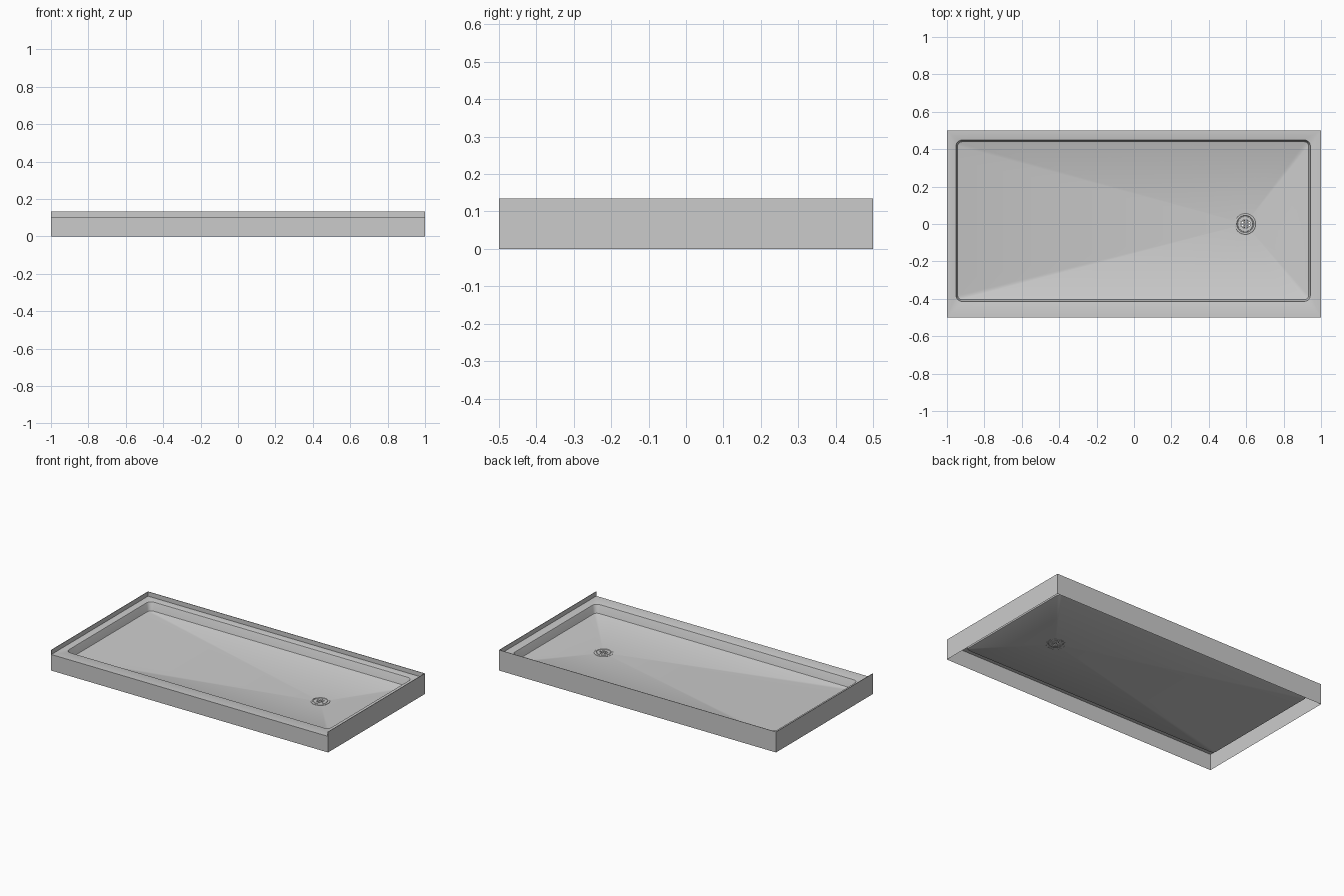
import bpy, bmesh, math

if "Cube" in bpy.data.objects:
    bpy.data.objects.remove(bpy.data.objects["Cube"])

DRAIN = (0.595, 0.0)
RIM_Z, TOP_Z, FLOOR_Z, DRAIN_Z = 0.105, 0.134, 0.048, 0.033
ARC, LONG, SHORT = 6, 18, 10


def rounded_rect(x0, x1, y0, y1, r, z):
    """Counter-clockwise loop with a fixed point count; r = 0 collapses the corners."""
    pts = []
    corners = [(x0 + r, y0 + r, 180), (x1 - r, y0 + r, 270),
               (x1 - r, y1 - r, 0), (x0 + r, y1 - r, 90)]
    for k, (cx, cy, a0) in enumerate(corners):
        for i in range(ARC + 1):
            a = math.radians(a0 + 90 * i / ARC)
            pts.append((cx + r * math.cos(a), cy + r * math.sin(a), z))
        nx, ny, na = corners[(k + 1) % 4]
        a = math.radians(na)
        end = (nx + r * math.cos(a), ny + r * math.sin(a))
        start = pts[-1]
        n = SHORT if k % 2 else LONG
        for i in range(1, n):
            t = i / n
            pts.append((start[0] + (end[0] - start[0]) * t,
                        start[1] + (end[1] - start[1]) * t, z))
    return pts


def loft(name, loops, cap=False):
    bm = bmesh.new()
    rings = [[bm.verts.new(p) for p in loop] for loop in loops]
    for a, b in zip(rings, rings[1:]):
        n = len(a)
        for i in range(n):
            j = (i + 1) % n
            bm.faces.new((a[i], a[j], b[j], b[i]))
    if cap:
        bm.faces.new(rings[-1])
    bmesh.ops.remove_doubles(bm, verts=bm.verts, dist=1e-5)
    return finish(name, bm)


def finish(name, bm):
    mesh = bpy.data.meshes.new(name)
    bm.to_mesh(mesh)
    bm.free()
    ob = bpy.data.objects.new(name, mesh)
    bpy.context.collection.objects.link(ob)
    return ob


def circle(r, z, n=40, c=DRAIN):
    return [(c[0] + r * math.cos(2 * math.pi * i / n),
             c[1] + r * math.sin(2 * math.pi * i / n), z) for i in range(n)]


# tray: outer skirt, rim, basin wall and floor falling to the drain
def basin(inset, z):
    return rounded_rect(-0.955 + inset, 0.946 - inset, -0.417 + inset, 0.452 - inset,
                        0.036 - inset, z)


edge = basin(0.016, FLOOR_Z)
hole = []
for x, y, z in edge:
    a = math.atan2(y - DRAIN[1], x - DRAIN[0])
    hole.append((DRAIN[0] + 0.046 * math.cos(a), DRAIN[1] + 0.046 * math.sin(a), DRAIN_Z))
tray = loft("shower_tray", [
    rounded_rect(-1, 1, -0.5, 0.5, 0, 0),
    rounded_rect(-1, 1, -0.5, 0.5, 0, RIM_Z),
    basin(0, RIM_Z), basin(0.003, RIM_Z - 0.001), basin(0.005, RIM_Z - 0.004),
    basin(0.010, FLOOR_Z + 0.006), basin(0.012, FLOOR_Z + 0.002),
    edge, hole])

# upstand flange along the left, back and right edges
t = 0.003
outline = [(-1, -0.5), (-1 + t, -0.5), (-1 + t, 0.5 - t), (1 - t, 0.5 - t),
           (1 - t, -0.5), (1, -0.5), (1, 0.5), (-1, 0.5)]
bm = bmesh.new()
face = bm.faces.new([bm.verts.new((x, y, RIM_Z)) for x, y in outline])
ext = bmesh.ops.extrude_face_region(bm, geom=[face], use_keep_orig=True)
for v in ext["geom"]:
    if isinstance(v, bmesh.types.BMVert):
        v.co.z = TOP_Z
bmesh.ops.recalc_face_normals(bm, faces=bm.faces)
flange = finish("wall_flange", bm)

# drain ring with a shallow groove
ring = loft("drain_ring", [circle(r, DRAIN_Z + h) for r, h in (
    (0.056, -0.001), (0.056, 0.002), (0.053, 0.004), (0.046, 0.004),
    (0.044, 0.001), (0.041, 0.001), (0.040, 0.003), (0.028, 0.003))])

# perforated drain grate: filled circle with round holes
cu = bpy.data.curves.new("drain_grate", 'CURVE')
cu.dimensions = '2D'
cu.fill_mode = 'BOTH'
cu.extrude = 0.001


def add_ring(points):
    s = cu.splines.new('POLY')
    s.points.add(len(points) - 1)
    for p, q in zip(s.points, points):
        p.co = (q[0], q[1], 0, 1)
    s.use_cyclic_u = True


add_ring(circle(0.0285, 0, c=(0, 0)))
step = 0.0075
for i in range(-3, 4):
    for j in range(-3, 4):
        if math.hypot(i, j) * step < 0.025:
            add_ring(circle(0.0026, 0, 8, (i * step, j * step)))
grate = bpy.data.objects.new("drain_grate", cu)
grate.location = (DRAIN[0], DRAIN[1], DRAIN_Z + 0.002)
bpy.context.collection.objects.link(grate)

# smooth the rounded parts, keep real edges sharp
bpy.ops.object.select_all(action='DESELECT')
for ob in (tray, ring):
    ob.select_set(True)
bpy.context.view_layer.objects.active = tray
bpy.ops.object.shade_smooth_by_angle(angle=math.radians(30))
